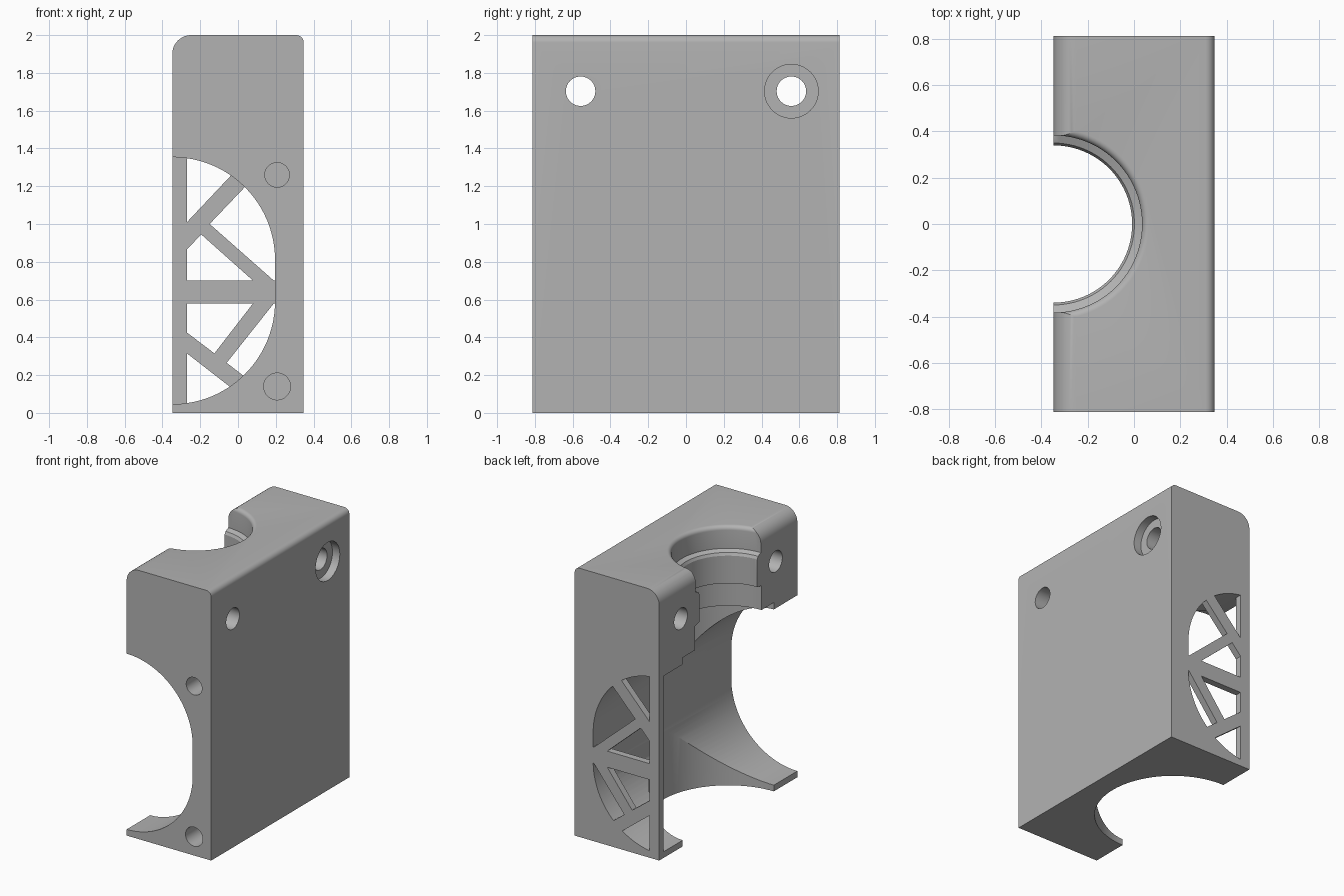
import bpy
import bmesh
import math
from mathutils import Matrix, Vector

if "Cube" in bpy.data.objects:
    bpy.data.objects.remove(bpy.data.objects["Cube"])

HX, HY, TOP = 0.348, 0.812, 2.0
CAVITY_R, GRILLE = 0.54, 0.05

grey = bpy.data.materials.new("plain grey")
grey.use_nodes = True
grey.diffuse_color = (0.45, 0.45, 0.45, 1)
grey.node_tree.nodes["Principled BSDF"].inputs["Base Color"].default_value = grey.diffuse_color


def make_object(name, bm):
    bmesh.ops.recalc_face_normals(bm, faces=bm.faces)
    mesh = bpy.data.meshes.new(name)
    bm.to_mesh(mesh)
    bm.free()
    mesh.materials.append(grey)
    obj = bpy.data.objects.new(name, mesh)
    bpy.context.collection.objects.link(obj)
    return obj


def prism(name, outlines, y0, y1):
    """Extrude closed x-z outlines along y."""
    bm = bmesh.new()
    for outline in outlines:
        face = bm.faces.new([bm.verts.new((x, y0, z)) for x, z in outline])
        new = bmesh.ops.extrude_face_region(bm, geom=[face])["geom"]
        verts = [v for v in new if isinstance(v, bmesh.types.BMVert)]
        bmesh.ops.translate(bm, verts=verts, vec=(0, y1 - y0, 0))
    return make_object(name, bm)


def lathe(name, profile, centre, steps=96):
    """Revolve a radius-height profile about a vertical axis."""
    bm = bmesh.new()
    verts = [bm.verts.new((r, 0, z)) for r, z in profile]
    edges = [bm.edges.new(pair) for pair in zip(verts, verts[1:])]
    bmesh.ops.spin(bm, geom=verts + edges, cent=(0, 0, 0), axis=(0, 0, 1),
                   angle=math.tau, steps=steps)
    bmesh.ops.remove_doubles(bm, verts=bm.verts, dist=1e-5)
    bmesh.ops.translate(bm, verts=bm.verts, vec=centre)
    return make_object(name, bm)


def rod(name, radius, start, end):
    """Cylinder between two points."""
    a, b = Vector(start), Vector(end)
    turn = (b - a).to_track_quat("Z", "Y").to_matrix().to_4x4()
    bm = bmesh.new()
    bmesh.ops.create_cone(bm, cap_ends=True, segments=48, radius1=radius, radius2=radius,
                          depth=(b - a).length,
                          matrix=Matrix.Translation((a + b) / 2) @ turn)
    return make_object(name, bm)


def boolean(target, tool, operation="DIFFERENCE"):
    mod = target.modifiers.new("cut", "BOOLEAN")
    mod.operation, mod.solver, mod.object = operation, "EXACT", tool
    bpy.context.view_layer.objects.active = target
    bpy.ops.object.modifier_apply(modifier=mod.name)
    bpy.data.objects.remove(tool)


def arc(cx, cz, r, a0, a1, n):
    angles = [math.radians(a0 + (a1 - a0) * i / n) for i in range(n + 1)]
    return [(cx + r * math.cos(a), cz + r * math.sin(a)) for a in angles]


# Block with rounded top edges
outline = [(-HX, 0), (HX, 0)]
outline += arc(HX - 0.04, TOP - 0.04, 0.04, 0, 90, 8)
outline += arc(-HX + 0.1, TOP - 0.1, 0.1, 90, 180, 14)
body = prism("housing_body", [outline], -HY, HY)

# Long rounded cavity from the front, stopping at the grille wall
slot = arc(-HX, 0.81, CAVITY_R + 0.004, 0, 180, 48) + arc(-HX, 0.59, CAVITY_R + 0.004, 180, 360, 48)
boolean(body, prism("cavity_cutter", [slot], -1, HY - GRILLE))

# Vertical stepped bore with a rounded rim and an inner lip
bore = [(0, -0.1), (0.536, -0.1), (0.536, 1.405), (0.39, 1.405), (0.39, 1.585), (0.34, 1.595),
        (0.34, 1.80), (0.35, 1.82), (0.383, 1.835)]
bore += [(x, z) for x, z in arc(0.413, 1.97, 0.03, 180, 90, 6)]
bore += [(0.413, 2.1), (0, 2.1)]
boolean(body, lathe("bore_cutter", bore, (-HX, 0, 0)))

# Openings between the grille bars, trimmed to the cavity outline
openings = [
    [(-0.27, 0.315), (-0.27, 0), (0.1, 0.027)],
    [(-0.27, 0.58), (-0.27, 0.425), (-0.125, 0.315), (0.08, 0.58)],
    [(0.19, 0.58), (-0.06, 0.265), (0.2, 0.065), (0.3, 0.58)],
    [(-0.27, 0.70), (0.08, 0.70), (-0.195, 0.945), (-0.27, 0.865)],
    [(-0.27, 1.01), (0.06, 1.36), (0.06, 1.4), (-0.27, 1.4)],
    [(-0.15, 1.0), (0.15, 1.315), (0.3, 1.3), (0.3, 0.70), (0.19, 0.70)],
]
holes = prism("grille_cutter", openings, HY - 0.1, 1)
boolean(holes, prism("grille_trim", [slot], 0.5, 1.2), "INTERSECT")
boolean(body, holes)

# Bolt holes through the thickness, one counterbored
for side in (-1, 1):
    y = side * 0.558
    boolean(body, rod("bolt_cutter", 0.078, (-1, y, 1.703), (1, y, 1.703)))
boolean(body, rod("counterbore_cutter", 0.142, (HX - 0.06, 0.558, 1.703), (1, 0.558, 1.703)))

# Blind holes in the front
for z, r in ((1.26, 0.065), (0.14, 0.071)):
    boolean(body, rod("blind_cutter", r, (0.207, -1, z), (0.207, -HY + 0.3, z)))

# Smooth curved walls, crisp edges
bpy.ops.object.select_all(action="DESELECT")
body.select_set(True)
bpy.context.view_layer.objects.active = body
bpy.ops.object.shade_smooth_by_angle(angle=math.radians(25))
